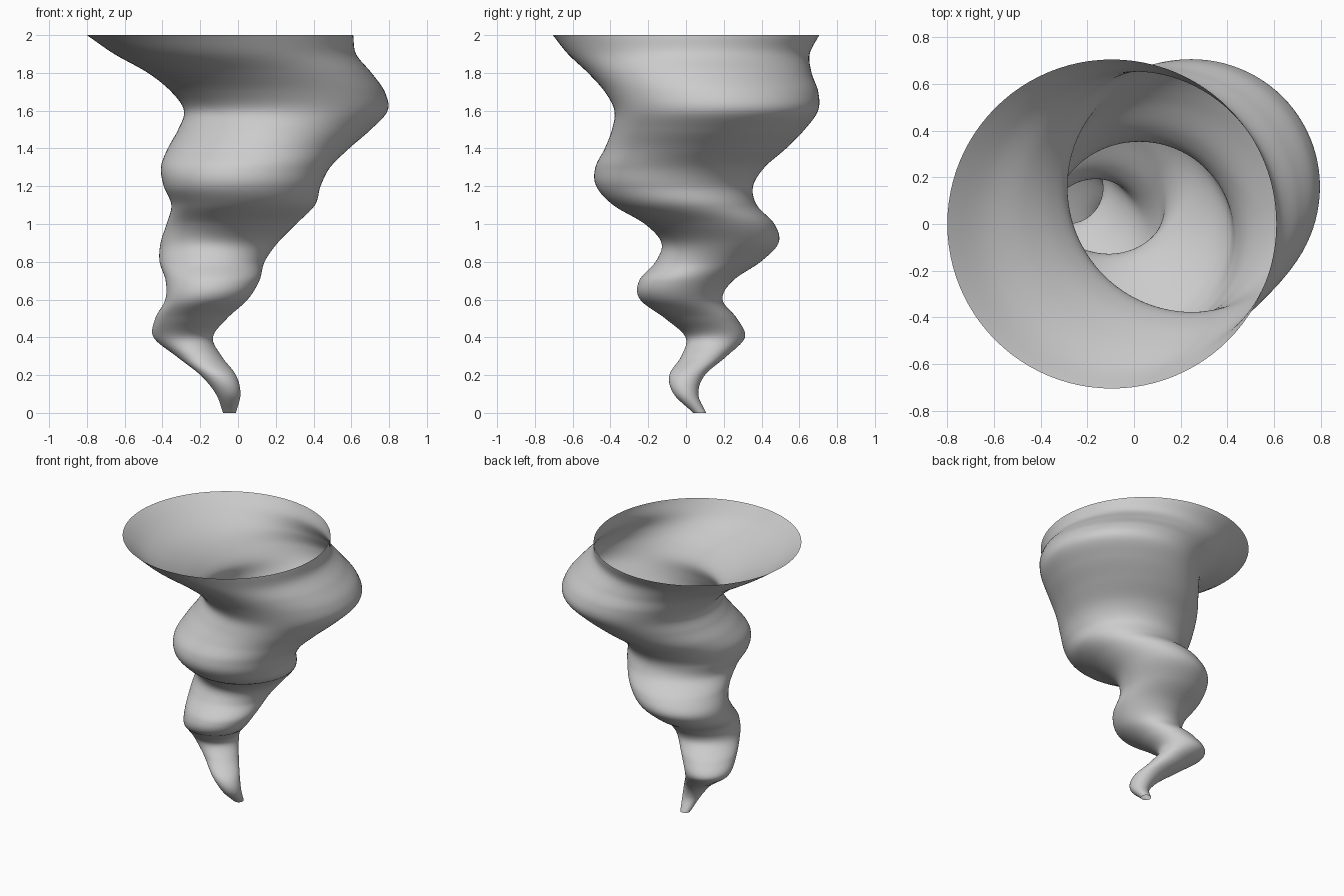
import bpy, bmesh, math

if "Cube" in bpy.data.objects:
    bpy.data.objects.remove(bpy.data.objects["Cube"])

# Funnel rings every 0.1 in height: centre x, centre y, radius
RINGS = [(-.045, .073, .034), (-.052, .0, .065), (-.105, .006, .094), (-.207, .095, .120),
         (-.29, .155, .157), (-.248, .08, .19), (-.167, -.025, .218), (-.135, .0, .248),
         (-.137, .117, .278), (-.1, .18, .31), (-.035, .125, .343), (.027, -.005, .38),
         (.022, -.06, .415), (.04, -.032, .448), (.108, .05, .48), (.193, .118, .51),
         (.253, .16, .539), (.212, .135, .565), (.115, .073, .592), (-.015, .015, .64),
         (-.095, .0, .705)]
STEPS, SIDES = 8, 96


def ring_at(t):
    """Catmull-Rom blend of the key rings."""
    i = min(int(t), len(RINGS) - 2)
    u = t - i
    p1, p2 = RINGS[i], RINGS[i + 1]
    p0 = RINGS[i - 1] if i else [2 * a - b for a, b in zip(p1, p2)]
    p3 = RINGS[i + 2] if i + 2 < len(RINGS) else [2 * b - a for a, b in zip(p1, p2)]
    return [.5 * (2 * b + (c - a) * u + (2 * a - 5 * b + 4 * c - d) * u * u
                  + (3 * b - a - 3 * c + d) * u ** 3)
            for a, b, c, d in zip(p0, p1, p2, p3)]


# Open twisting funnel, lofted through horizontal circles
bm = bmesh.new()
previous = None
for k in range((len(RINGS) - 1) * STEPS + 1):
    x, y, r = ring_at(k / STEPS)
    z = .1 * k / STEPS
    loop = [bm.verts.new((x + r * math.cos(a), y + r * math.sin(a), z))
            for a in (2 * math.pi * s / SIDES for s in range(SIDES))]
    if previous:
        for s in range(SIDES):
            n = (s + 1) % SIDES
            bm.faces.new((previous[s], previous[n], loop[n], loop[s]))
    previous = loop

mesh = bpy.data.meshes.new("tornado_funnel")
bm.to_mesh(mesh)
bm.free()
mesh.shade_smooth()
funnel = bpy.data.objects.new("tornado_funnel", mesh)
bpy.context.collection.objects.link(funnel)
